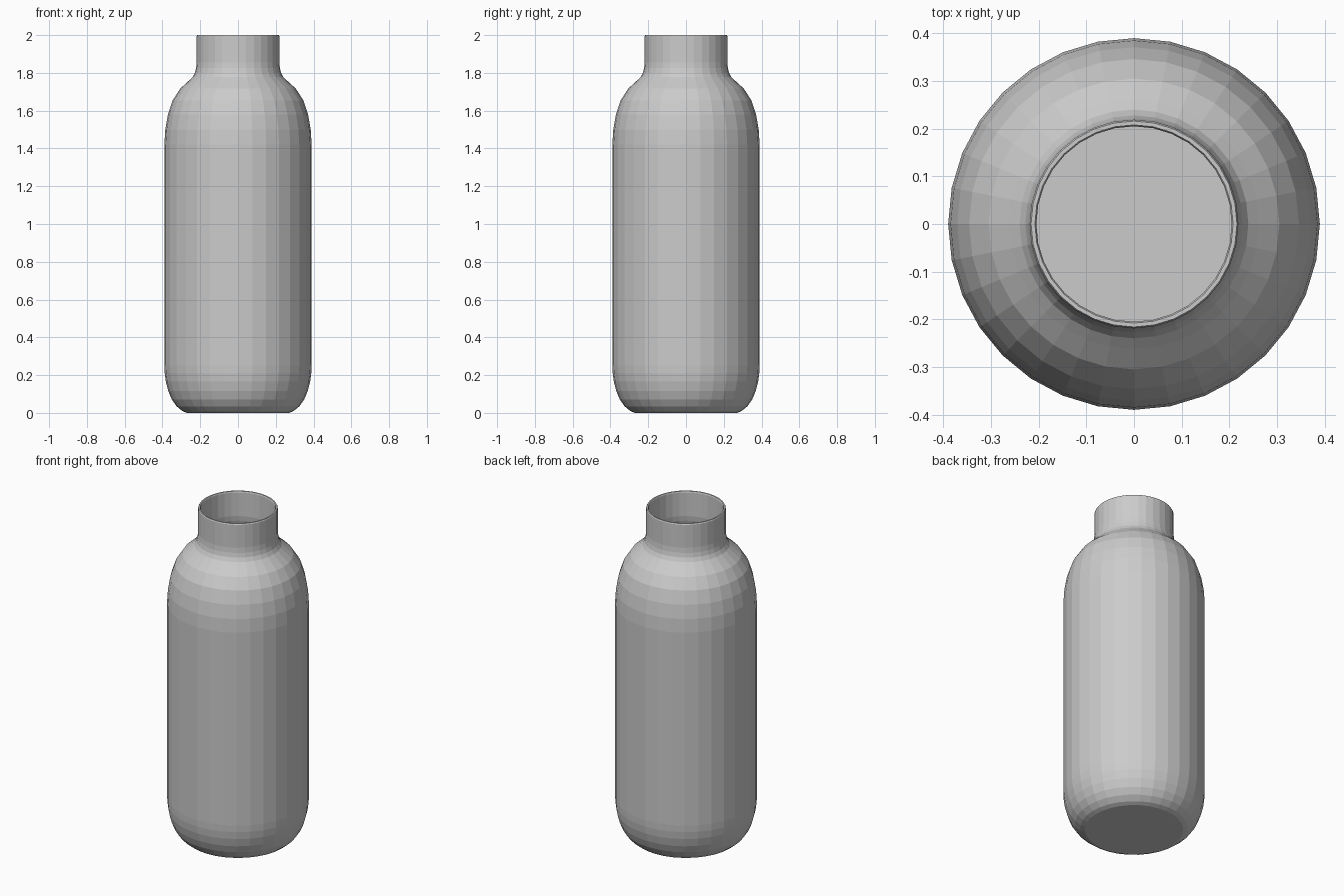
import bpy, bmesh, math

SIDES = 32

# Outer half-profile (radius, height), from base centre to the rim
outer = [(0.27, 0.0), (0.295, 0.01), (0.325, 0.035), (0.35, 0.07), (0.369, 0.115),
         (0.382, 0.165), (0.388, 0.21), (0.39, 0.25), (0.39, 1.42), (0.385, 1.50),
         (0.371, 1.58), (0.346, 1.655), (0.305, 1.718), (0.262, 1.757), (0.24, 1.778),
         (0.228, 1.80), (0.222, 1.825), (0.219, 1.855), (0.219, 1.994)]

# Rounded lip, then the inner wall running back down to the inside floor
lip = [(0.216, 2.0), (0.208, 2.0), (0.205, 1.994)]
inner = [(0.205, 1.85), (0.209, 1.82), (0.218, 1.788), (0.232, 1.765), (0.254, 1.744),
         (0.296, 1.706), (0.334, 1.646), (0.358, 1.575), (0.372, 1.498), (0.377, 1.42),
         (0.377, 0.25), (0.369, 0.168), (0.339, 0.08), (0.29, 0.025), (0.268, 0.015)]


def lathe(name, profile, sides):
    """Revolve a profile about z and close both ends with a flat disc."""
    bm = bmesh.new()
    rings = [[bm.verts.new((r * math.cos(2 * math.pi * i / sides),
                            r * math.sin(2 * math.pi * i / sides), z))
              for i in range(sides)] for r, z in profile]
    for a, b in zip(rings, rings[1:]):
        for i in range(sides):
            j = (i + 1) % sides
            bm.faces.new((a[i], a[j], b[j], b[i]))
    bm.faces.new(list(reversed(rings[0])))
    bm.faces.new(rings[-1])
    bmesh.ops.recalc_face_normals(bm, faces=bm.faces)
    mesh = bpy.data.meshes.new(name)
    bm.to_mesh(mesh)
    bm.free()
    obj = bpy.data.objects.new(name, mesh)
    bpy.context.collection.objects.link(obj)
    return obj


# Hollow bottle with an open neck
lathe("bottle", outer + lip + inner, SIDES)
